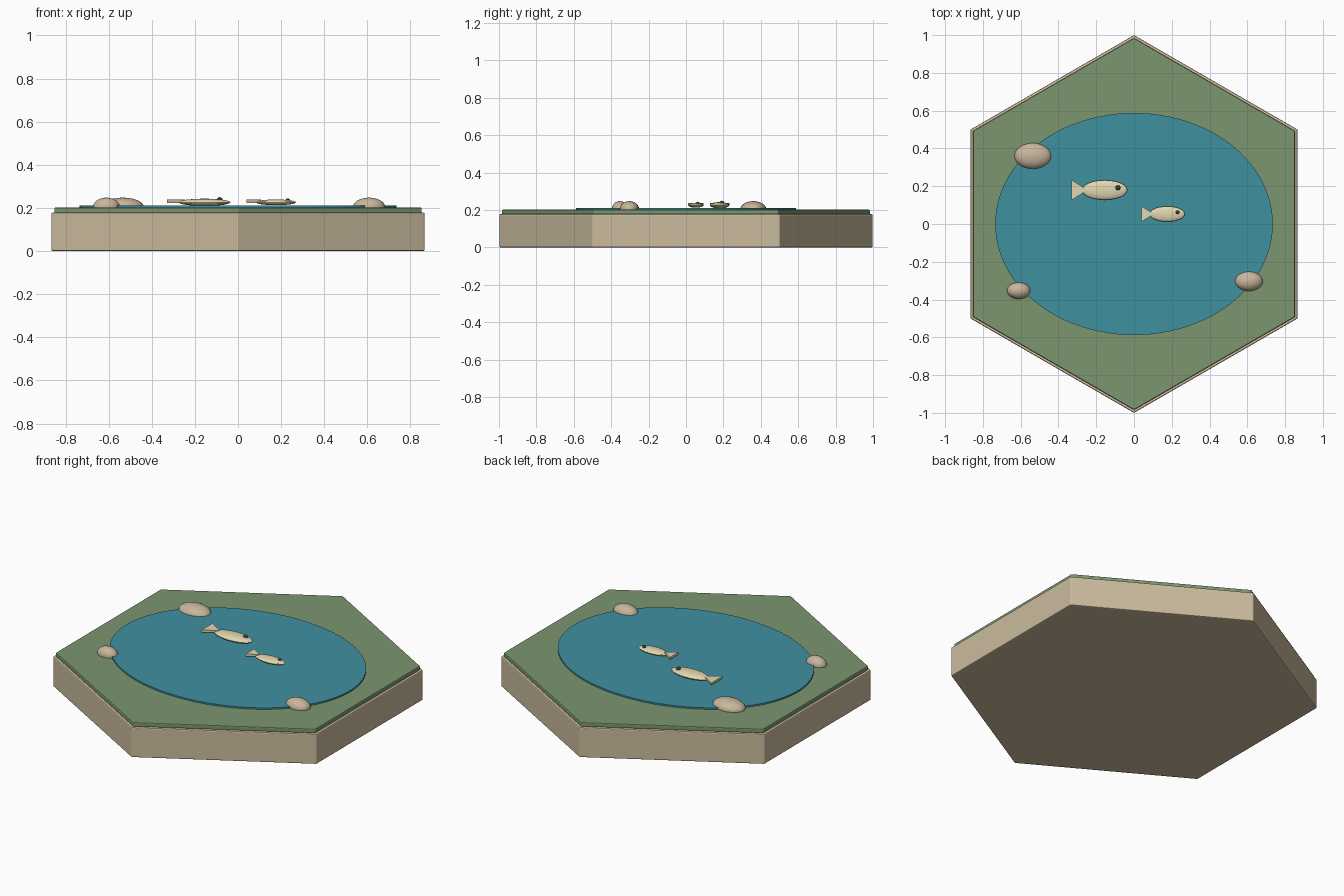
import bpy, math

if "Cube" in bpy.data.objects:
    bpy.data.objects.remove(bpy.data.objects["Cube"])


def material(name, rgb):
    m = bpy.data.materials.new(name)
    m.diffuse_color = (*rgb, 1)
    m.use_nodes = True
    m.node_tree.nodes["Principled BSDF"].inputs["Base Color"].default_value = m.diffuse_color
    return m


SAND = material("sand", (0.60, 0.50, 0.34))
GRASS = material("grass", (0.20, 0.30, 0.16))
WATER = material("water", (0.05, 0.28, 0.35))
STONE = material("stone", (0.58, 0.47, 0.33))
FISH = material("fish", (0.76, 0.68, 0.44))
DARK = material("dark", (0.03, 0.06, 0.05))


def finish(name, mat, bevel=0):
    o = bpy.context.object
    o.name = name
    o.data.materials.append(mat)
    bpy.ops.object.transform_apply(location=False, rotation=True, scale=True)
    if bevel:
        mod = o.modifiers.new("bevel", "BEVEL")
        mod.width, mod.segments = bevel, 2
    return o


def slab(name, sides, radius, z0, z1, mat, scale=(1, 1), bevel=0):
    bpy.ops.mesh.primitive_cylinder_add(vertices=sides, radius=radius, depth=z1 - z0,
                                        location=(0, 0, (z0 + z1) / 2))
    bpy.context.object.scale = (*scale, 1)
    finish(name, mat, bevel)


def ellipsoid(name, loc, radii, mat, seg=24, rings=12):
    bpy.ops.mesh.primitive_uv_sphere_add(segments=seg, ring_count=rings, radius=1, location=loc)
    bpy.context.object.scale = radii
    finish(name, mat)
    bpy.ops.object.shade_smooth_by_angle(angle=math.radians(30))


# hexagonal tile with points along y
slab("tile_base", 6, 1.0, 0, 0.178, SAND, bevel=0.006)
slab("grass_layer", 6, 0.984, 0.176, 0.202, GRASS, bevel=0.005)
slab("pond_water", 96, 1.0, 0.198, 0.211, WATER, scale=(0.735, 0.588))

# shore stones
for i, (x, y, rx, ry) in enumerate([(-0.535, 0.36, 0.098, 0.069),
                                    (-0.61, -0.353, 0.062, 0.044),
                                    (0.608, -0.303, 0.074, 0.052)]):
    ellipsoid(f"stone_{i + 1}", (x, y, 0.205), (rx, ry, 0.043), STONE)


# fish: body, flat wedge tail, eye
def fish(n, x, y, s):
    z = 0.226
    ellipsoid(f"fish_body_{n}", (x, y, z), (0.12 * s, 0.052 * s, 0.017 * s), FISH)
    outline = [(-0.175, 0.053), (-0.175, -0.053), (-0.09, 0)]
    verts = [(px * s, py * s, h) for h in (-0.002, 0.012) for px, py in outline]
    faces = [(2, 1, 0)[::-1], (5, 4, 3), (0, 3, 4, 1), (1, 4, 5, 2), (2, 5, 3, 0)]
    faces[0], faces[1] = (0, 2, 1), (3, 4, 5)
    faces[2:] = [(0, 1, 4, 3), (1, 2, 5, 4), (2, 0, 3, 5)]
    me = bpy.data.meshes.new(f"fish_tail_{n}")
    me.from_pydata(verts, [], faces)
    me.materials.append(FISH)
    tail = bpy.data.objects.new(f"fish_tail_{n}", me)
    tail.location = (x, y, z)
    bpy.context.collection.objects.link(tail)
    ellipsoid(f"fish_eye_{n}", (x + 0.07 * s, y + 0.012 * s, z + 0.013 * s),
              (0.013 * s,) * 2 + (0.011 * s,), DARK, 16, 8)


fish(1, -0.155, 0.18, 1.0)
fish(2, 0.176, 0.053, 0.78)
